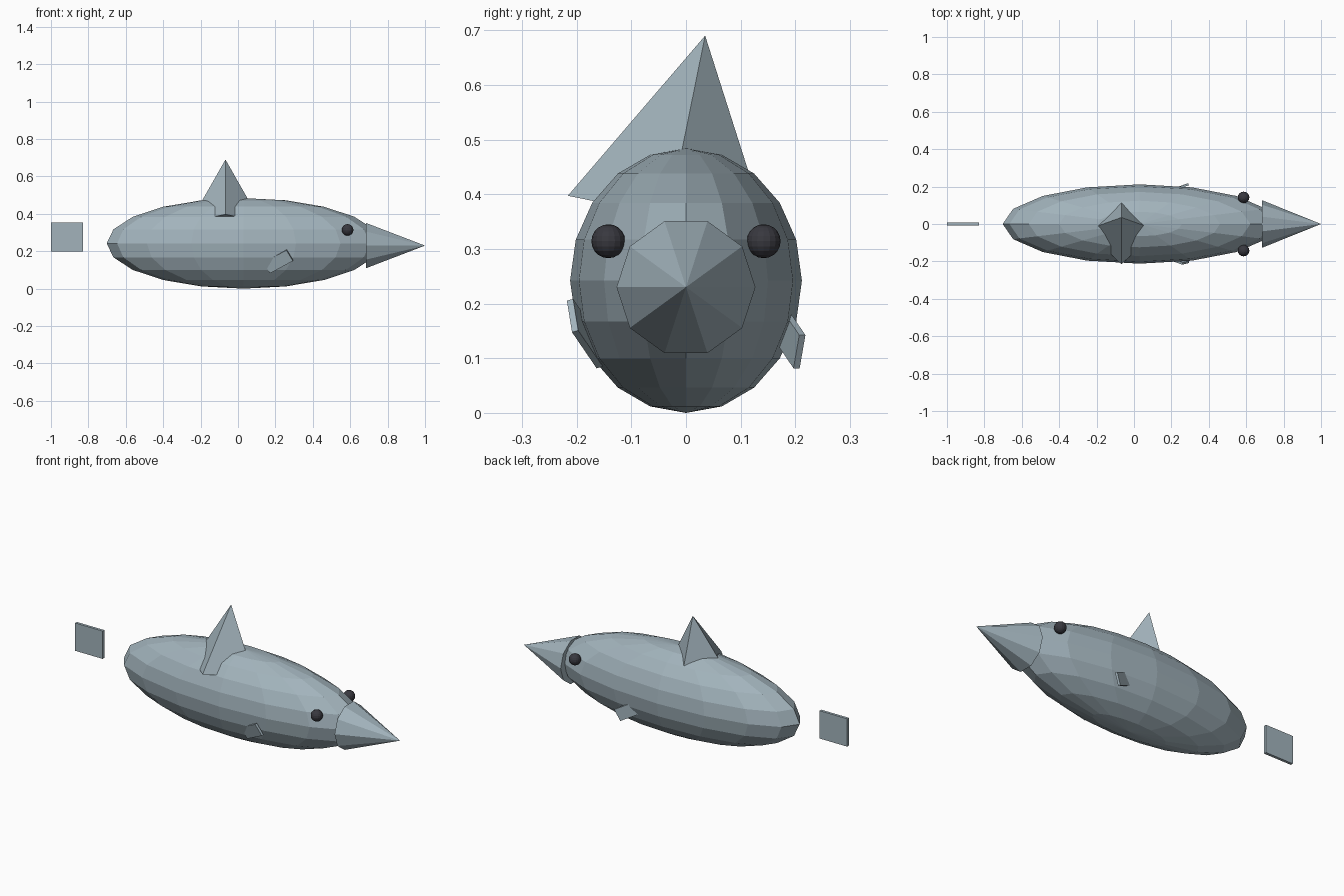
import bpy, math
from mathutils import Matrix, Vector

if "Cube" in bpy.data.objects:
    bpy.data.objects.remove(bpy.data.objects["Cube"])


def material(name, rgb):
    m = bpy.data.materials.new(name)
    m.diffuse_color = (*rgb, 1)
    m.use_nodes = True
    m.node_tree.nodes["Principled BSDF"].inputs["Base Color"].default_value = m.diffuse_color
    return m


SKIN = material("slate_blue_grey", (0.36, 0.45, 0.50))
DARK = material("near_black", (0.04, 0.04, 0.05))


def finish(name, mat, scale=(1, 1, 1)):
    ob = bpy.context.object
    ob.name = name
    ob.scale = scale
    ob.data.materials.append(mat)
    return ob


# Faceted ellipsoid body
bpy.ops.mesh.primitive_uv_sphere_add(segments=16, ring_count=10, radius=1,
                                     location=(0.03, 0, 0.242))
finish("body", SKIN, (0.732, 0.212, 0.242))

# Ten-sided pointed snout facing +x
bpy.ops.mesh.primitive_cone_add(vertices=10, radius1=0.127, radius2=0, depth=0.315,
                                location=(0.8425, 0, 0.23),
                                rotation=(math.pi / 2, 0, math.pi / 2))
snout = finish("snout", SKIN)
snout.matrix_world = Matrix.Translation((0.8425, 0, 0.23)) @ Matrix(
    ((0, 0, 1, 0), (1, 0, 0, 0), (0, 1, 0, 0), (0, 0, 0, 1))) @ Matrix.Rotation(math.pi / 2, 4, 'Z') 

# Four-sided dorsal fin, leaning sideways so its front ridge overhangs the body
tilt = -0.2
height = 0.337
apex = Vector((-0.067, 0.035, 0.69))
axis = Vector((0, -math.sin(tilt), math.cos(tilt)))
bpy.ops.mesh.primitive_cone_add(vertices=4, radius1=0.188, radius2=0, depth=height,
                                location=apex - axis * height / 2,
                                rotation=(tilt, 0, 0))
finish("dorsal_fin", SKIN)

# Tail plate, separate from the body
bpy.ops.mesh.primitive_cube_add(size=1, location=(-0.915, 0, 0.277))
finish("tail_fin", SKIN, (0.17, 0.015, 0.155))

# Side fins (slanted in opposite directions) and eyes
for side, label in ((-1, "front"), (1, "back")):
    length = Vector((0.122, side * 0.045, -side * 0.066)).normalized()
    width = Vector((side * 0.03, side * 0.011, 0.06))
    width = (width - length * width.dot(length)).normalized()
    thick = width.cross(length)
    rot = Matrix((length, thick, width)).transposed().to_4x4()
    bpy.ops.mesh.primitive_cube_add(size=1)
    fin = finish("side_fin_" + label, SKIN)
    fin.matrix_world = (Matrix.Translation((0.216, side * 0.185, 0.145)) @ rot
                        @ Matrix.Diagonal((0.146, 0.012, 0.068, 1)))

    bpy.ops.mesh.primitive_uv_sphere_add(segments=16, ring_count=10, radius=0.031,
                                         location=(0.586, side * 0.142, 0.314))
    finish("eye_" + label, DARK)
